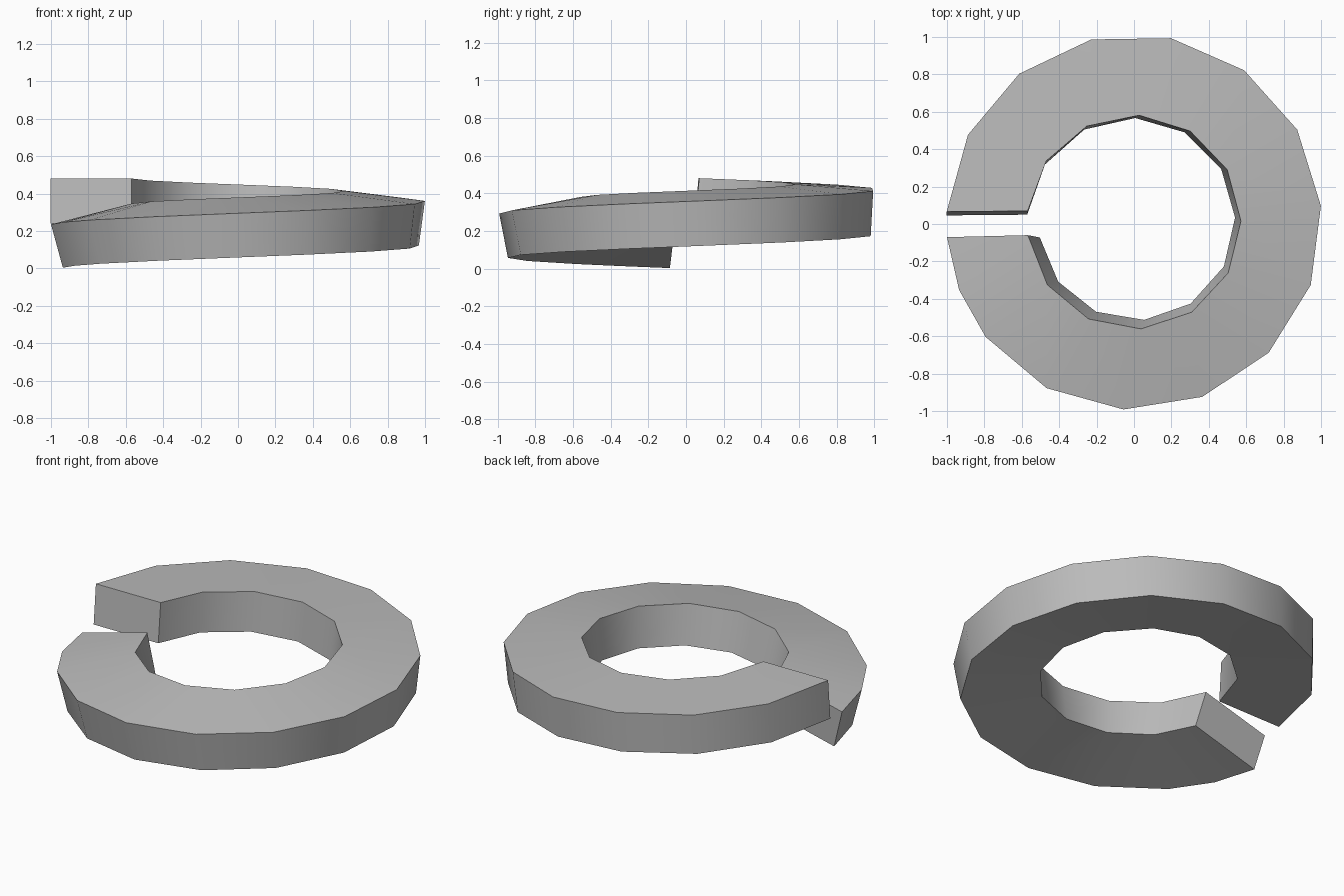
import bpy
import bmesh
from math import sin, cos, radians
from mathutils import Vector

cube = bpy.data.objects.get("Cube")
if cube:
    bpy.data.objects.remove(cube, do_unlink=True)

# Ring sizes
OUTER, INNER, HEIGHT = 1.003, 0.572, 0.24
CENTRE_Y = 0.01
START, END = 184.6, 536.8
LOW, HIGH = 0.235, 0.48
TILT = radians(15)

# Facet angles: the two rims have different numbers of sides
outer_angles = [START, 201.2] + [217.7 + i * (END - 217.7) / 13 for i in range(14)]
inner_angles = [187 + i * (534 - 187) / 12 for i in range(13)]


def rim_points(angles, radius):
    """Upper and lower points of one rim on a rising section that untwists."""
    upper, lower = [], []
    for i, degrees in enumerate(angles):
        t = i / (len(angles) - 1) if radius == INNER else (degrees - START) / (END - START)
        a, tilt = radians(degrees), TILT * (1 - t)
        radial = Vector((cos(a), sin(a), 0))
        tangent = Vector((-sin(a), cos(a), 0))
        lift = (OUTER - INNER) * sin(tilt) if radius == INNER else 0
        top = radial * radius + Vector((0, CENTRE_Y, LOW + (HIGH - LOW) * t + lift))
        drop = -HEIGHT * (radial * sin(tilt) + Vector((0, 0, cos(tilt))))
        upper.append(top)
        lower.append(top + drop + tangent * 0.02)
    return upper, lower


def make_washer():
    bm = bmesh.new()
    chains = []
    for angles, radius in ((outer_angles, OUTER), (inner_angles, INNER)):
        for points in rim_points(angles, radius):
            chains.append([bm.verts.new(p) for p in points])
    out_top, out_low, in_top, in_low = chains

    # Outer and inner walls
    for top, low in ((out_top, out_low), (in_top, in_low)):
        for i in range(len(top) - 1):
            bm.faces.new((top[i], low[i], low[i + 1], top[i + 1]))

    # Upper and lower surfaces, zipped between the two rims
    for out, inn in ((out_top, in_top), (out_low, in_low)):
        i = j = 0
        while i < len(out) - 1 or j < len(inn) - 1:
            step_out = j == len(inn) - 1 or (
                i < len(out) - 1 and outer_angles[i + 1] <= inner_angles[j + 1])
            if step_out:
                bm.faces.new((out[i], out[i + 1], inn[j]))
                i += 1
            else:
                bm.faces.new((out[i], inn[j + 1], inn[j]))
                j += 1

    # Cut ends at the split
    for k in (0, -1):
        bm.faces.new((out_top[k], in_top[k], in_low[k], out_low[k]))

    bmesh.ops.recalc_face_normals(bm, faces=bm.faces)
    mesh = bpy.data.meshes.new("split_washer")
    bm.to_mesh(mesh)
    bm.free()
    washer = bpy.data.objects.new("split_washer", mesh)
    bpy.context.collection.objects.link(washer)
    return washer


# Plain grey metal
grey = bpy.data.materials.new("grey_metal")
grey.use_nodes = True
colour = (0.5, 0.5, 0.5, 1)
grey.diffuse_color = colour
grey.node_tree.nodes["Principled BSDF"].inputs["Base Color"].default_value = colour

washer = make_washer()
washer.data.materials.append(grey)
bpy.ops.object.select_all(action="DESELECT")
washer.select_set(True)
bpy.context.view_layer.objects.active = washer
bpy.ops.object.shade_smooth_by_angle(angle=radians(30))
